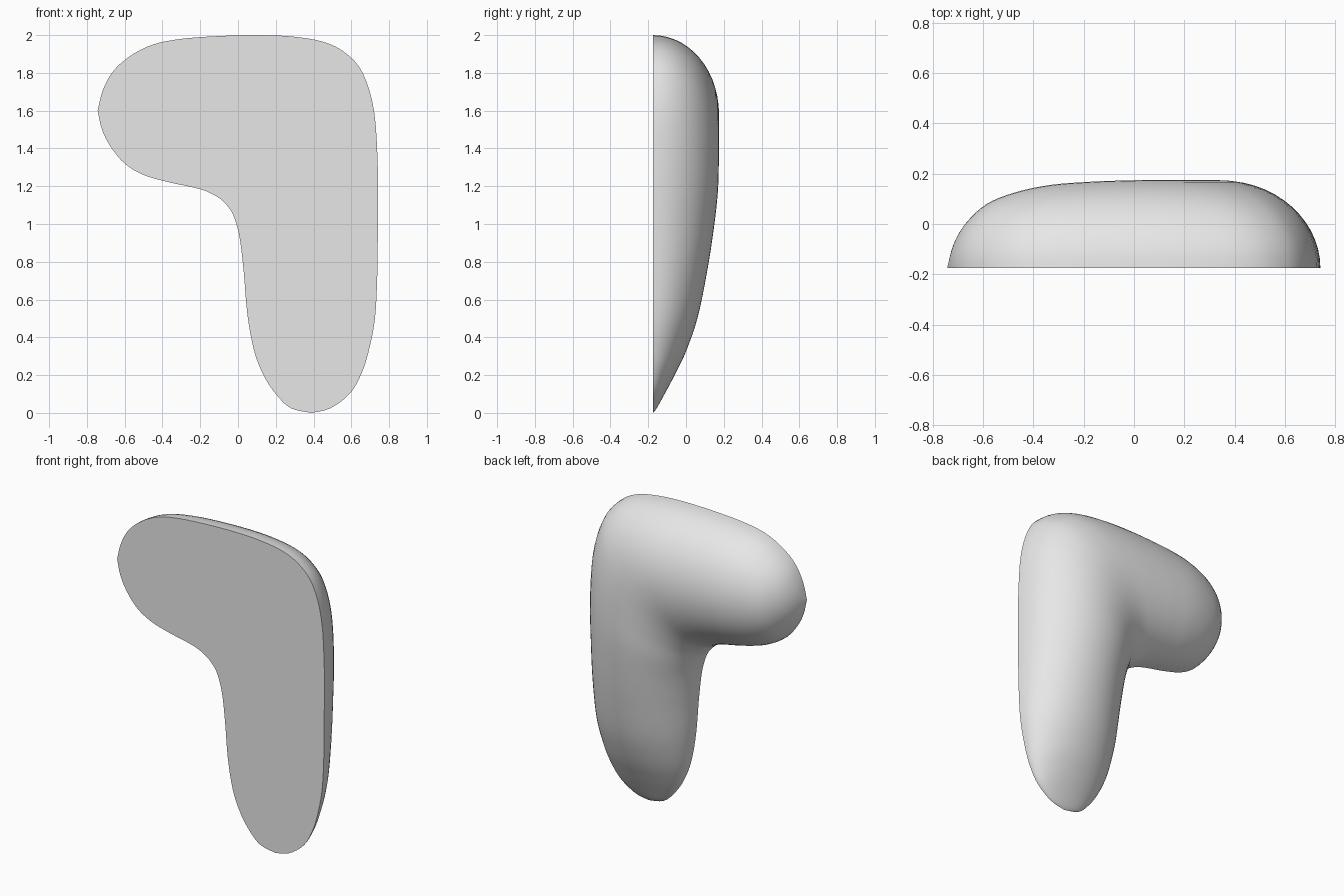
import bpy
import bmesh
import math
from mathutils import Vector

# Remove the default cube only
default_cube = bpy.data.objects.get("Cube")
if default_cube:
    bpy.data.objects.remove(default_cube, do_unlink=True)

FRONT = -0.175      # plane of the flat front
STEPS = 4           # interpolated sections between two stations
ARC = 28            # segments across the rounded back

# Stations along the bent spine, from the foot up and round to the arm tip:
# outer edge x, z, inner edge x, z, and thickness of the section
STATIONS = [
    (.39, .0, .39, .0, .0),
    (.49, .025, .28, .025, .02),
    (.59, .1, .2, .1, .062),
    (.65, .2, .135, .2, .115),
    (.69, .32, .085, .33, .175),
    (.725, .5, .05, .52, .238),
    (.738, .75, .03, .75, .287),
    (.74, 1, .01, .92, .32),
    (.74, 1.3, -.015, 1.02, .343),
    (.72, 1.6, -.04, 1.075, .349),
    (.66, 1.8, -.065, 1.105, .35),
    (.57, 1.905, -.09, 1.13, .35),
    (.45, 1.965, -.115, 1.147, .35),
    (.28, 1.993, -.145, 1.163, .35),
    (.1, 2, -.18, 1.178, .348),
    (-.1, 1.995, -.25, 1.197, .343),
    (-.3, 1.98, -.37, 1.222, .33),
    (-.45, 1.95, -.5, 1.26, .3),
    (-.57, 1.89, -.6, 1.32, .255),
    (-.66, 1.81, -.675, 1.41, .18),
    (-.715, 1.71, -.72, 1.5, .095),
    (-.743, 1.6, -.743, 1.6, .0),
]


def smooth_stations(rows, steps):
    """Pass a smooth curve through every column of the stations."""
    points = [Vector(row) for row in rows]
    result = []
    for i in range(len(points) - 1):
        before = points[max(i - 1, 0)]
        start, end = points[i], points[i + 1]
        after = points[min(i + 2, len(points) - 1)]
        for step in range(steps):
            t = step / steps
            slope_in = (end - before) / 2
            slope_out = (after - start) / 2
            result.append(
                start * (2 * t**3 - 3 * t**2 + 1)
                + slope_in * (t**3 - 2 * t**2 + t)
                + end * (3 * t**2 - 2 * t**3)
                + slope_out * (t**3 - t**2)
            )
    result.append(points[-1])
    return result


def half_ellipse(station):
    """Domed section from the outer edge to the inner edge."""
    outer_x, outer_z, inner_x, inner_z, thickness = station
    outer = Vector((outer_x, FRONT, outer_z))
    inner = Vector((inner_x, FRONT, inner_z))
    middle, half = (outer + inner) / 2, (outer - inner) / 2
    back = Vector((0, max(thickness, 0), 0))
    angles = [math.pi * k / ARC for k in range(ARC + 1)]
    return [middle + half * math.cos(a) + back * math.sin(a) for a in angles]


def make_material(name, colour):
    material = bpy.data.materials.new(name)
    material.use_nodes = True
    material.diffuse_color = colour
    for node in material.node_tree.nodes:
        if node.type == 'BSDF_PRINCIPLED':
            node.inputs["Base Color"].default_value = colour
    return material


# Loft the sections; the closing strip of each ring forms the flat front
bm = bmesh.new()
rings = [[bm.verts.new(p) for p in half_ellipse(s)]
         for s in smooth_stations(STATIONS, STEPS)]
for ring, following in zip(rings, rings[1:]):
    for k in range(ARC + 1):
        n = (k + 1) % (ARC + 1)
        bm.faces.new((ring[k], ring[n], following[n], following[k]))

# Close the two pointed ends
bmesh.ops.remove_doubles(bm, verts=bm.verts, dist=0.0005)
bmesh.ops.recalc_face_normals(bm, faces=bm.faces)

mesh = bpy.data.meshes.new("bent_body")
bm.to_mesh(mesh)
bm.free()
mesh.materials.append(make_material("light grey", (0.8, 0.8, 0.8, 1)))

body = bpy.data.objects.new("bent_body", mesh)
bpy.context.collection.objects.link(body)

# Smooth back with a crisp rim around the flat front
bpy.ops.object.select_all(action='DESELECT')
body.select_set(True)
bpy.context.view_layer.objects.active = body
bpy.ops.object.shade_smooth_by_angle(angle=math.radians(30))
